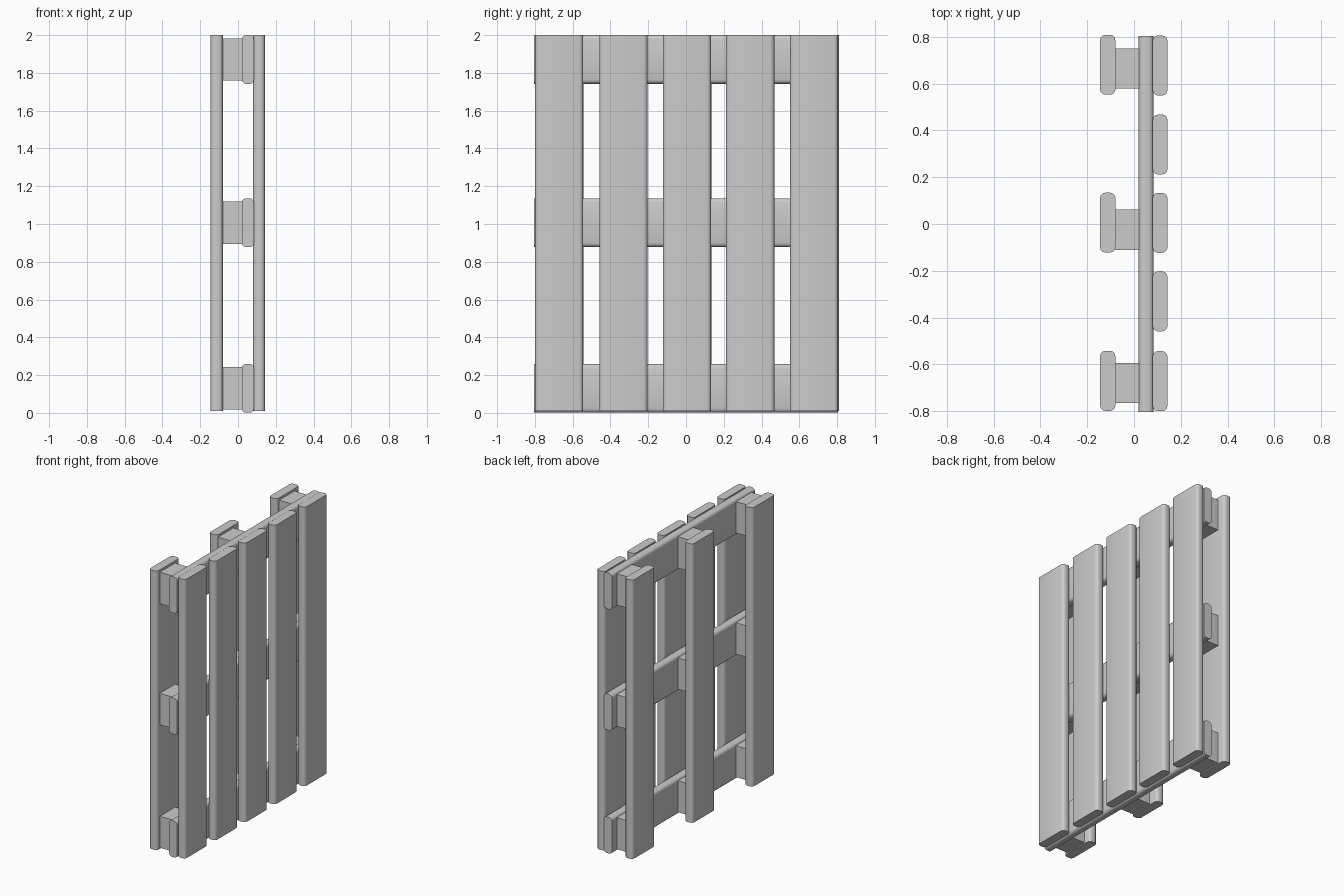
import bpy, bmesh
from mathutils import Vector

if "Cube" in bpy.data.objects:
    bpy.data.objects.remove(bpy.data.objects["Cube"])


def part(name, lo, hi, axis=None, radius=0.022):
    """Box between two corners; edges along `axis` are rounded."""
    lo, hi = Vector(lo), Vector(hi)
    bm = bmesh.new()
    bmesh.ops.create_cube(bm, size=1)
    for v in bm.verts:
        v.co = Vector([(lo[i] + hi[i]) / 2 + v.co[i] * (hi[i] - lo[i]) for i in range(3)])
    if axis is not None:
        edges = [e for e in bm.edges
                 if abs(e.verts[0].co[axis] - e.verts[1].co[axis]) > 1e-4]
        bmesh.ops.bevel(bm, geom=edges, offset=radius, segments=3,
                        profile=0.5, affect='EDGES')
    mesh = bpy.data.meshes.new(name)
    bm.to_mesh(mesh)
    bm.free()
    ob = bpy.data.objects.new(name, mesh)
    bpy.context.collection.objects.link(ob)
    bpy.context.view_layer.objects.active = ob
    bpy.ops.object.select_all(action='DESELECT')
    ob.select_set(True)
    bpy.ops.object.shade_smooth_by_angle(angle=0.61)
    return ob


HALF = 0.128                        # half width of every board
RUNNERS_Y = (-0.671, 0.006, 0.681)  # bottom boards
BLOCKS_Y = (-0.68, -0.025, 0.665)
CROSS_Z = (0.13, 1.007, 1.871)

# Deck boards, running the full height
for y in (-0.672, -0.331, 0.005, 0.340, 0.678):
    part("deck_board", (0.08, y - HALF, 0.01), (0.143, y + HALF, 2.0), axis=2)

# Bottom runner boards
for y in RUNNERS_Y:
    part("runner_board", (-0.145, y - HALF, 0.01), (-0.08, y + HALF, 2.0), axis=2)

# Cross boards under the deck, with spacer blocks behind each
for z in CROSS_Z:
    part("cross_board", (0.02, -0.805, z - HALF - 0.001), (0.084, 0.805, z + HALF + 0.001), axis=1)
    for y in BLOCKS_Y:
        part("spacer_block", (-0.081, y - 0.086, z - 0.112), (0.021, y + 0.086, z + 0.112))
